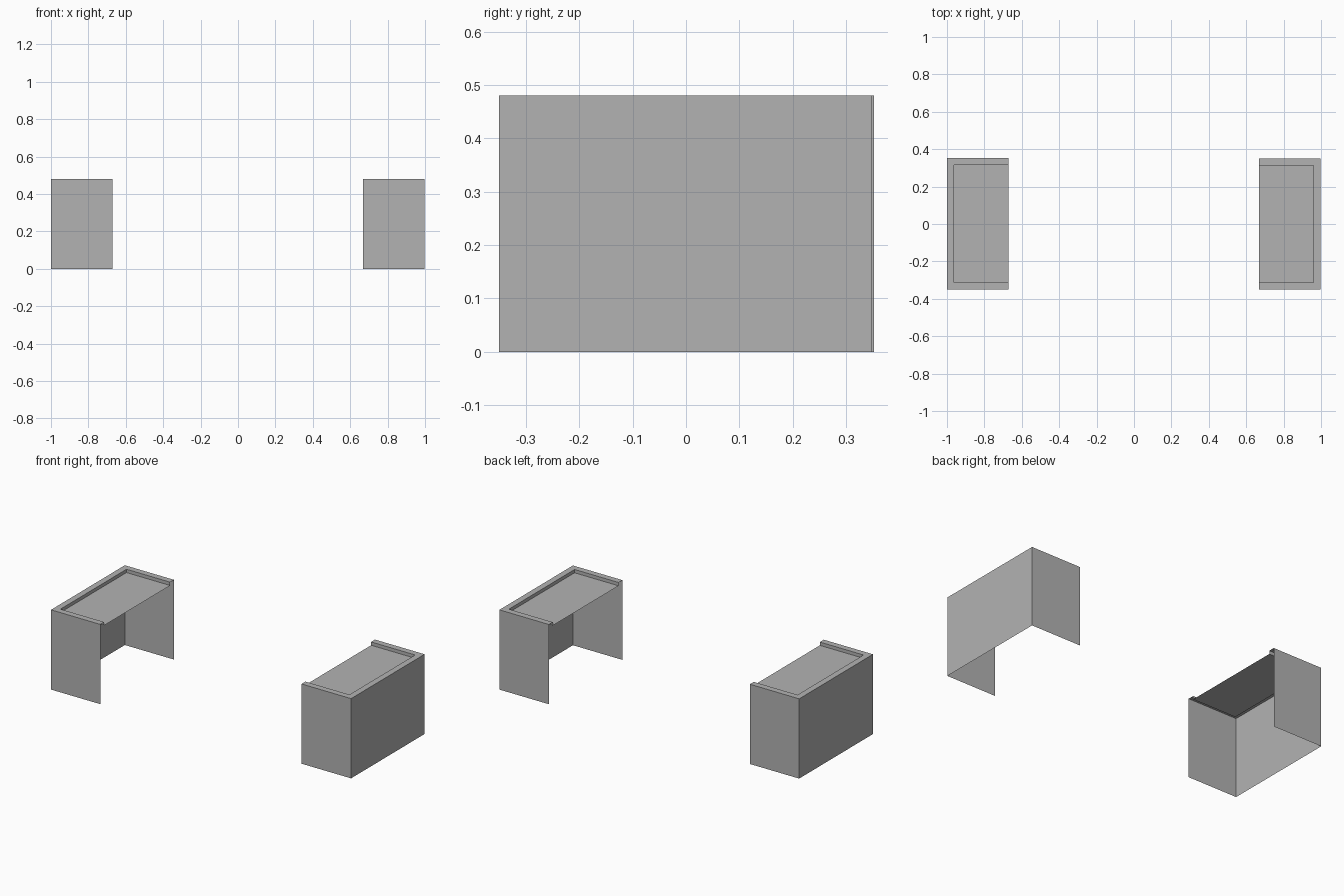
import bpy
import bmesh

cube = bpy.data.objects.get("Cube")
if cube:
    bpy.data.objects.remove(cube)

HEIGHT, RECESS, RIM = 0.48, 0.02, 0.037

grey = bpy.data.materials.new("plain grey")
grey.use_nodes = True
colour = (0.45, 0.45, 0.45, 1)
grey.diffuse_color = colour
grey.node_tree.nodes["Principled BSDF"].inputs["Base Color"].default_value = colour


def end_cover(name, x_open, x_end, front, back):
    """Thin three-sided cover, open inward and below, with a recessed top."""
    bm = bmesh.new()
    side = 1 if x_end > x_open else -1

    def outline(inset, z):
        # U-shaped row: front wall, end wall, back wall
        x, y0, y1 = x_end - side * inset, front + inset, back - inset
        row = [(x_open, y0), (x, y0), (x, y1), (x_open, y1)]
        return [bm.verts.new((px, py, z)) for px, py in row]

    # Walls, flat rim and step down, then the recessed panel
    rows = [outline(0, 0), outline(0, HEIGHT),
            outline(RIM, HEIGHT), outline(RIM, HEIGHT - RECESS)]
    for low, high in zip(rows, rows[1:]):
        for i in range(3):
            quad = [low[i], low[i + 1], high[i + 1], high[i]]
            bm.faces.new(quad if side > 0 else quad[::-1])
    bm.faces.new(rows[-1] if side > 0 else rows[-1][::-1])

    mesh = bpy.data.meshes.new(name)
    bm.to_mesh(mesh)
    bm.free()
    mesh.materials.append(grey)
    obj = bpy.data.objects.new(name, mesh)
    bpy.context.collection.objects.link(obj)


end_cover("right_end_cover", -0.672, -1.0, -0.35, 0.352)
end_cover("left_end_cover", 0.668, 0.998, -0.35, 0.349)
